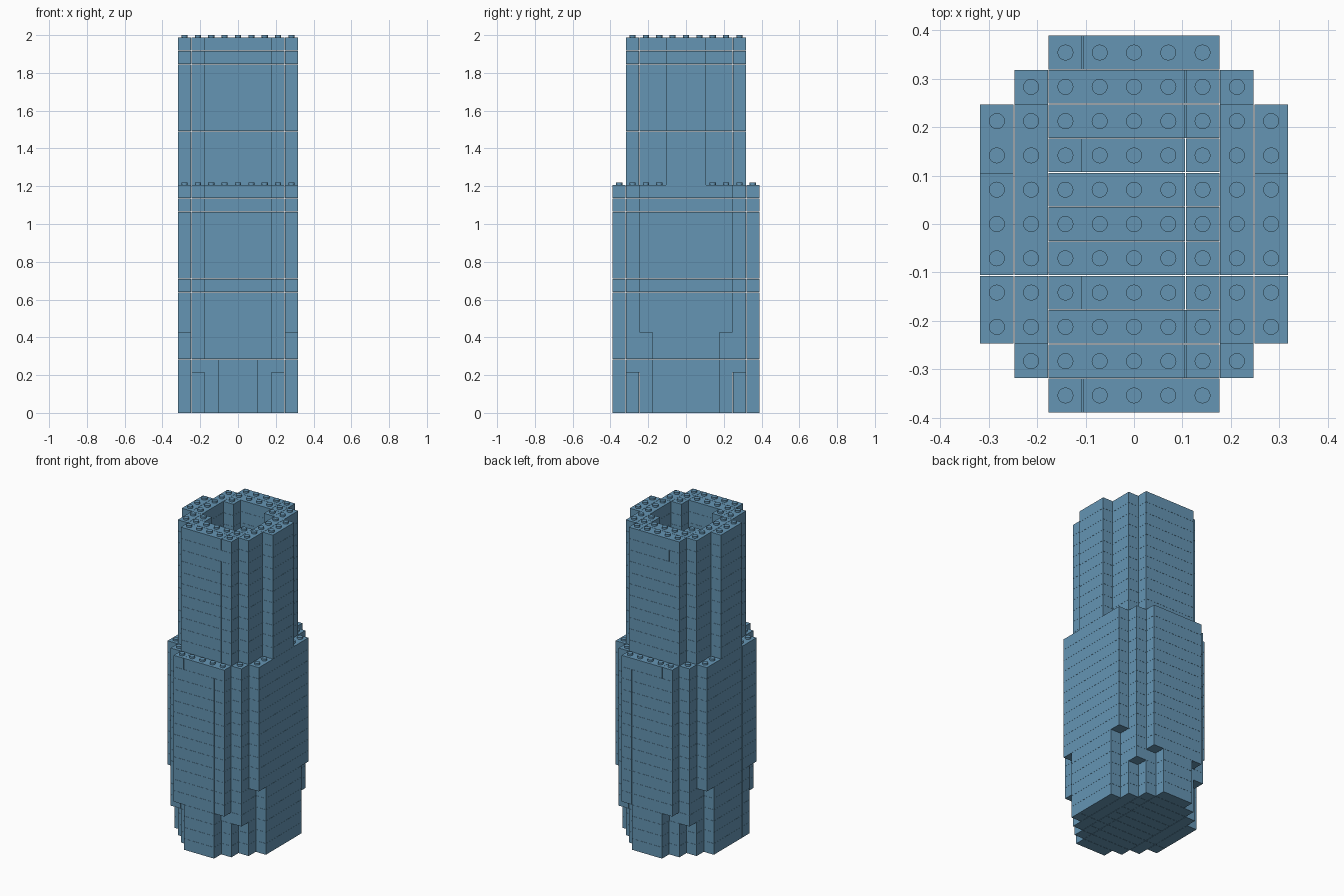
import bpy
import bmesh
from mathutils import Matrix

cube = bpy.data.objects.get("Cube")
if cube:
    bpy.data.objects.remove(cube)

PITCH, LAYER, GAP = 0.0708, 0.071, 0.0014
BASE_TOP, STEP_TOP, TOWER_TOP = 3, 17, 28
STUD_RADIUS, STUD_HEIGHT = 0.0165, 0.012

# Single flat colour
blue = bpy.data.materials.new("steel_blue")
blue.use_nodes = True
colour = (0.13, 0.30, 0.455, 1)
blue.diffuse_color = colour
blue.node_tree.nodes["Principled BSDF"].inputs["Base Color"].default_value = colour


def inside(i, j, limits):
    """limits[a] is the largest |j| allowed in columns |i| = a"""
    return abs(i) < len(limits) and abs(j) <= limits[abs(i)]


def cells(layer):
    """Grid cells filled with brick on one layer"""
    if layer < STEP_TOP:
        outline = [5, 5, 4, 3, 2]
        if layer >= 3:
            outline[3] = 4
        if layer >= 4:
            outline[2] = 5
        if layer >= 6:
            outline[4] = 3
        hole = [3, 3, 2] if layer >= BASE_TOP else []
    else:
        outline = [4, 4, 4, 3, 1]
        hole = [2, 2, 1]
    return {(i, j) for i in range(-4, 5) for j in range(-5, 6)
            if inside(i, j, outline) and not inside(i, j, hole)}


def bricks(filled, layer):
    """Split a layer into straight bricks, as (first cell, last cell)"""
    joint = -1 if layer in (3, 16, 26) else 2
    found = []
    for side in (True, False):
        group = {c for c in filled if (abs(c[0]) >= 3) == side}
        step = (0, 1) if side else (1, 0)
        breaks = -1 if side else joint
        axis = 1 if side else 0
        for start in sorted(group):
            before = (start[0] - step[0], start[1] - step[1])
            if before in group and start[axis] != breaks:
                continue
            end = start
            while True:
                after = (end[0] + step[0], end[1] + step[1])
                if after not in group or after[axis] == breaks:
                    break
                end = after
            found.append((start, end))
    return found


def add_brick(bm, first, last, layer):
    centre = ((first[0] + last[0]) * PITCH / 2,
              (first[1] + last[1]) * PITCH / 2, (layer + 0.5) * LAYER)
    size = ((last[0] - first[0] + 1) * PITCH - GAP,
            (last[1] - first[1] + 1) * PITCH - GAP, LAYER - GAP / 2)
    bmesh.ops.create_cube(
        bm, size=1, matrix=Matrix.Translation(centre) @ Matrix.Diagonal((*size, 1)))


def add_stud(bm, cell, top):
    place = Matrix.Translation((cell[0] * PITCH, cell[1] * PITCH, top + STUD_HEIGHT / 2))
    bmesh.ops.create_cone(bm, cap_ends=True, segments=16, radius1=STUD_RADIUS,
                          radius2=STUD_RADIUS, depth=STUD_HEIGHT, matrix=place)


def finish(bm, name, smooth=False):
    mesh = bpy.data.meshes.new(name)
    bm.to_mesh(mesh)
    bm.free()
    mesh.materials.append(blue)
    obj = bpy.data.objects.new(name, mesh)
    bpy.context.collection.objects.link(obj)
    if smooth:
        bpy.ops.object.select_all(action="DESELECT")
        obj.select_set(True)
        bpy.context.view_layer.objects.active = obj
        bpy.ops.object.shade_smooth_by_angle()


# Solid base, wide lower wall and narrow upper wall
for name, start, stop in (("solid_base", 0, BASE_TOP),
                          ("lower_wall", BASE_TOP, STEP_TOP),
                          ("upper_wall", STEP_TOP, TOWER_TOP)):
    bm = bmesh.new()
    for layer in range(start, stop):
        for first, last in bricks(cells(layer), layer):
            add_brick(bm, first, last, layer)
    finish(bm, name)

# Studs wherever the section above leaves the bricks bare
for name, layer in (("floor_studs", BASE_TOP), ("ledge_studs", STEP_TOP),
                    ("rim_studs", TOWER_TOP)):
    bm = bmesh.new()
    bare = cells(layer - 1)
    if layer < TOWER_TOP:
        bare -= cells(layer)
    for cell in sorted(bare):
        add_stud(bm, cell, layer * LAYER)
    finish(bm, name, smooth=True)
